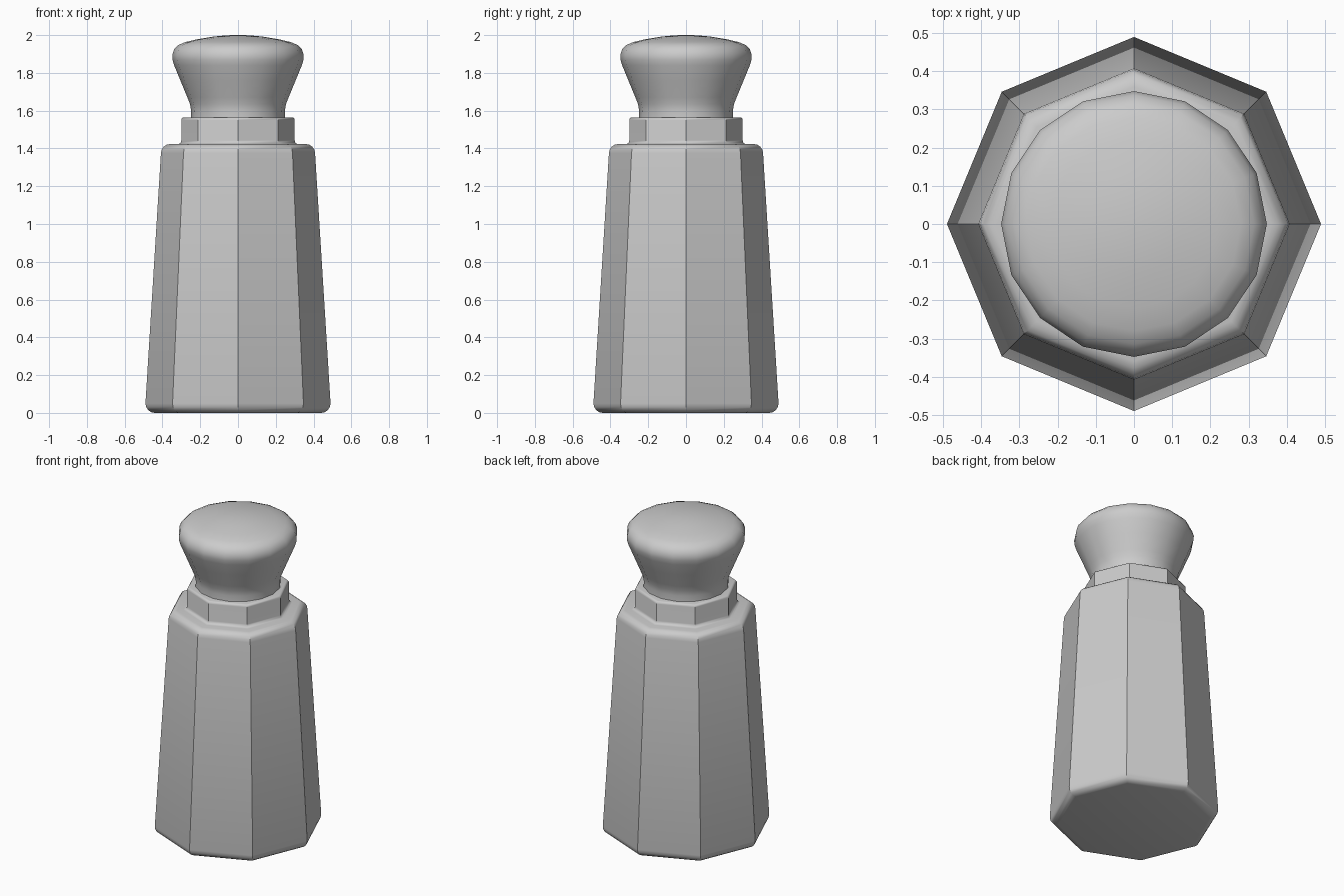
import bpy, bmesh, math

if "Cube" in bpy.data.objects:
    bpy.data.objects.remove(bpy.data.objects["Cube"])


def arc(cr, cz, r, a0, a1, n=4):
    """Profile points (radius, height) along a rounded corner."""
    pts = []
    for i in range(n + 1):
        a = math.radians(a0 + (a1 - a0) * i / n)
        pts.append((cr + r * math.cos(a), cz + r * math.sin(a)))
    return pts


def lathe(name, profile, sides):
    """Spin a profile into a closed solid with the given number of sides."""
    bm = bmesh.new()
    rings = []
    for r, z in profile:
        rings.append([bm.verts.new((r * math.cos(2 * math.pi * k / sides),
                                    r * math.sin(2 * math.pi * k / sides), z))
                      for k in range(sides)])
    for lo, hi in zip(rings, rings[1:]):
        for k in range(sides):
            j = (k + 1) % sides
            bm.faces.new((lo[k], lo[j], hi[j], hi[k]))
    bm.faces.new(rings[0][::-1])
    bm.faces.new(rings[-1])
    mesh = bpy.data.meshes.new(name)
    bm.to_mesh(mesh)
    bm.free()
    obj = bpy.data.objects.new(name, mesh)
    bpy.context.collection.objects.link(obj)
    bpy.context.view_layer.objects.active = obj
    obj.select_set(True)
    bpy.ops.object.shade_smooth_by_angle(angle=math.radians(35))
    obj.select_set(False)
    return obj


# Tapered octagonal body with rounded shoulder and stepped collar
body = (arc(0.44, 0.05, 0.05, -90, 0)
        + arc(0.36, 1.375, 0.048, 0, 90)
        + arc(0.32, 1.443, 0.02, 270, 180, 3)
        + arc(0.285, 1.55, 0.015, 0, 90, 3))
lathe("shaker_body", body, 8)

# Smooth 16-sided flared cap with a domed top
cap = [(0.25, 1.55), (0.248, 1.60), (0.254, 1.635), (0.268, 1.67),
       (0.305, 1.76), (0.338, 1.84), (0.347, 1.87), (0.348, 1.895),
       (0.338, 1.925), (0.315, 1.948), (0.28, 1.963), (0.22, 1.977),
       (0.13, 1.992), (0.06, 1.999), (0.005, 2.0)]
lathe("shaker_cap", cap, 16)
